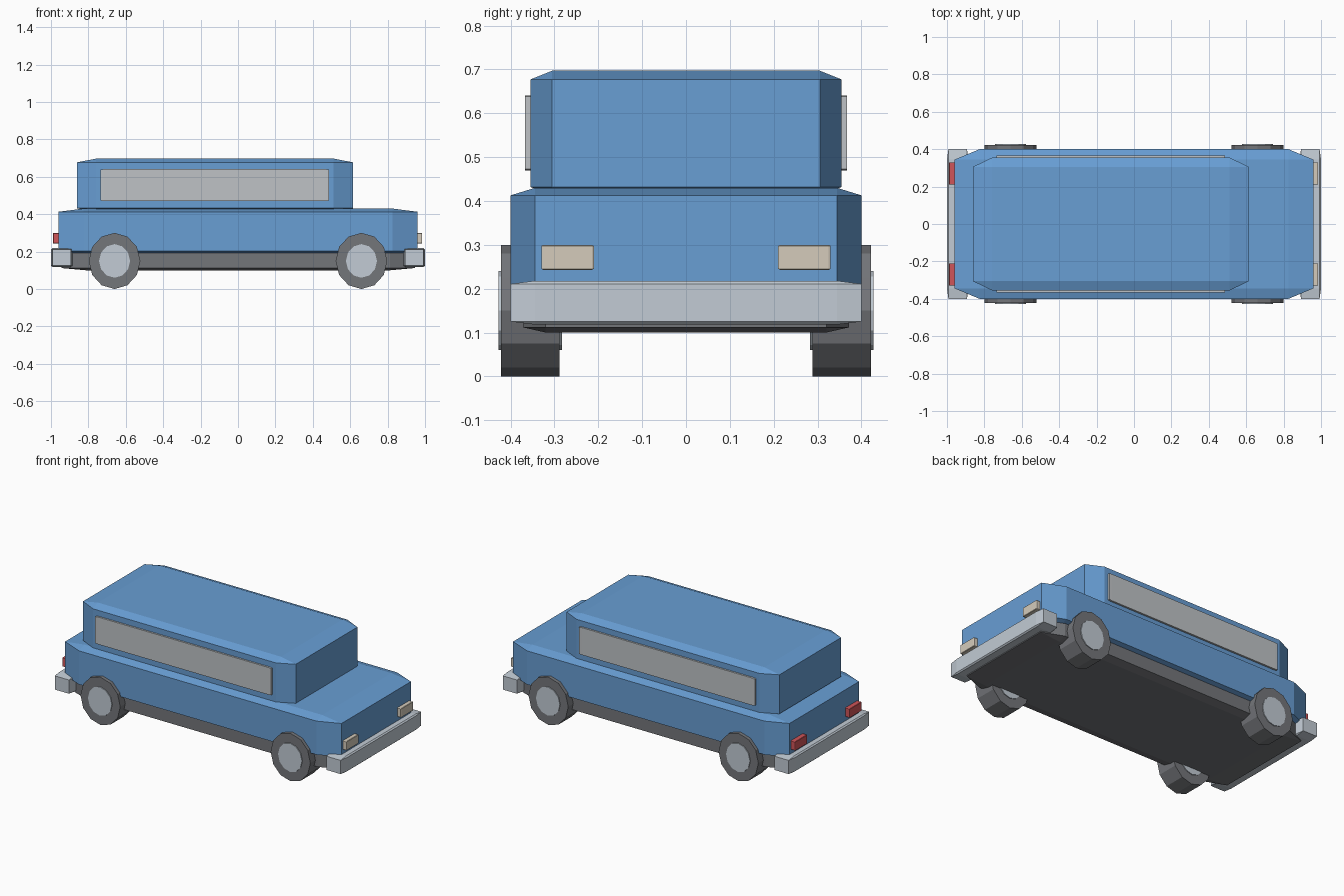
import bpy
import bmesh
from math import pi
from mathutils import Matrix, Vector

default = bpy.data.objects.get("Cube")
if default:
    bpy.data.objects.remove(default, do_unlink=True)


def material(name, color):
    mat = bpy.data.materials.new(name)
    mat.use_nodes = True
    rgba = (*color, 1)
    mat.diffuse_color = rgba
    mat.node_tree.nodes["Principled BSDF"].inputs["Base Color"].default_value = rgba
    return mat


blue = material("blue paint", (0.138, 0.342, 0.658))
rubber = material("dark grey", (0.174, 0.181, 0.195))
metal = material("light metal", (0.54, 0.60, 0.66))
glass = material("window grey", (0.52, 0.545, 0.565))
cream = material("headlight cream", (0.66, 0.60, 0.50))
red = material("tail light red", (0.63, 0.09, 0.10))


def finish(name, bm, mat):
    bmesh.ops.recalc_face_normals(bm, faces=bm.faces)
    mesh = bpy.data.meshes.new(name)
    bm.to_mesh(mesh)
    bm.free()
    mesh.materials.append(mat)
    obj = bpy.data.objects.new(name, mesh)
    bpy.context.collection.objects.link(obj)
    return obj


def box(name, low, high, mat, bevel=0.14):
    """Chamfered cube stretched to the given bounds, so chamfers stretch too."""
    low, high = Vector(low), Vector(high)
    bm = bmesh.new()
    bmesh.ops.create_cube(bm, size=2)
    bmesh.ops.bevel(bm, geom=bm.edges[:], offset=bevel, offset_type='OFFSET',
                    segments=1, affect='EDGES')
    half = (high - low) / 2
    bmesh.ops.transform(bm, verts=bm.verts, matrix=Matrix.Translation(
        (low + high) / 2) @ Matrix.Diagonal((*half, 1)))
    return finish(name, bm, mat)


def disc(name, center, radius_x, radius_z, depth, mat):
    """Twelve-sided cylinder lying along y."""
    bm = bmesh.new()
    bmesh.ops.create_cone(bm, cap_ends=True, segments=12, radius1=1, radius2=1, depth=depth)
    bmesh.ops.transform(bm, verts=bm.verts, matrix=Matrix.Translation(center)
                        @ Matrix.Diagonal((radius_x, 1, radius_z, 1))
                        @ Matrix.Rotation(pi / 2, 4, 'X'))
    return finish(name, bm, mat)


# Main shells
box("chassis", (-0.945, -0.372, 0.10), (0.945, 0.372, 0.27), rubber)
box("lower_body", (-0.96, -0.40, 0.185), (0.96, 0.40, 0.43), blue)
box("cabin", (-0.862, -0.355, 0.412), (0.615, 0.355, 0.697), blue)

# Bumpers
box("nose_bumper", (0.885, -0.40, 0.118), (1.0, 0.40, 0.218), metal)
box("tail_bumper", (-1.0, -0.40, 0.118), (-0.885, 0.40, 0.218), metal)

for side, s in (("left", 1), ("right", -1)):
    # Side window
    ys = sorted((s * 0.345, s * 0.367))
    box(side + "_window", (-0.735, ys[0], 0.47), (0.487, ys[1], 0.641), glass, 0.03)

    # Lamps
    ys = sorted((s * 0.21, s * 0.33))
    box(side + "_headlight", (0.93, ys[0], 0.243), (0.985, ys[1], 0.30), cream, 0.08)
    box(side + "_tail_light", (-0.99, ys[0], 0.243), (-0.93, ys[1], 0.30), red, 0.08)

    # Wheels, with hubs showing on both faces
    for end, x in (("nose", 0.66), ("tail", -0.66)):
        center = (x, s * 0.355, 0.15)
        disc(f"{side}_{end}_tyre", center, 0.138, 0.15, 0.134, rubber)
        disc(f"{side}_{end}_hub", center, 0.083, 0.09, 0.144, metal)
